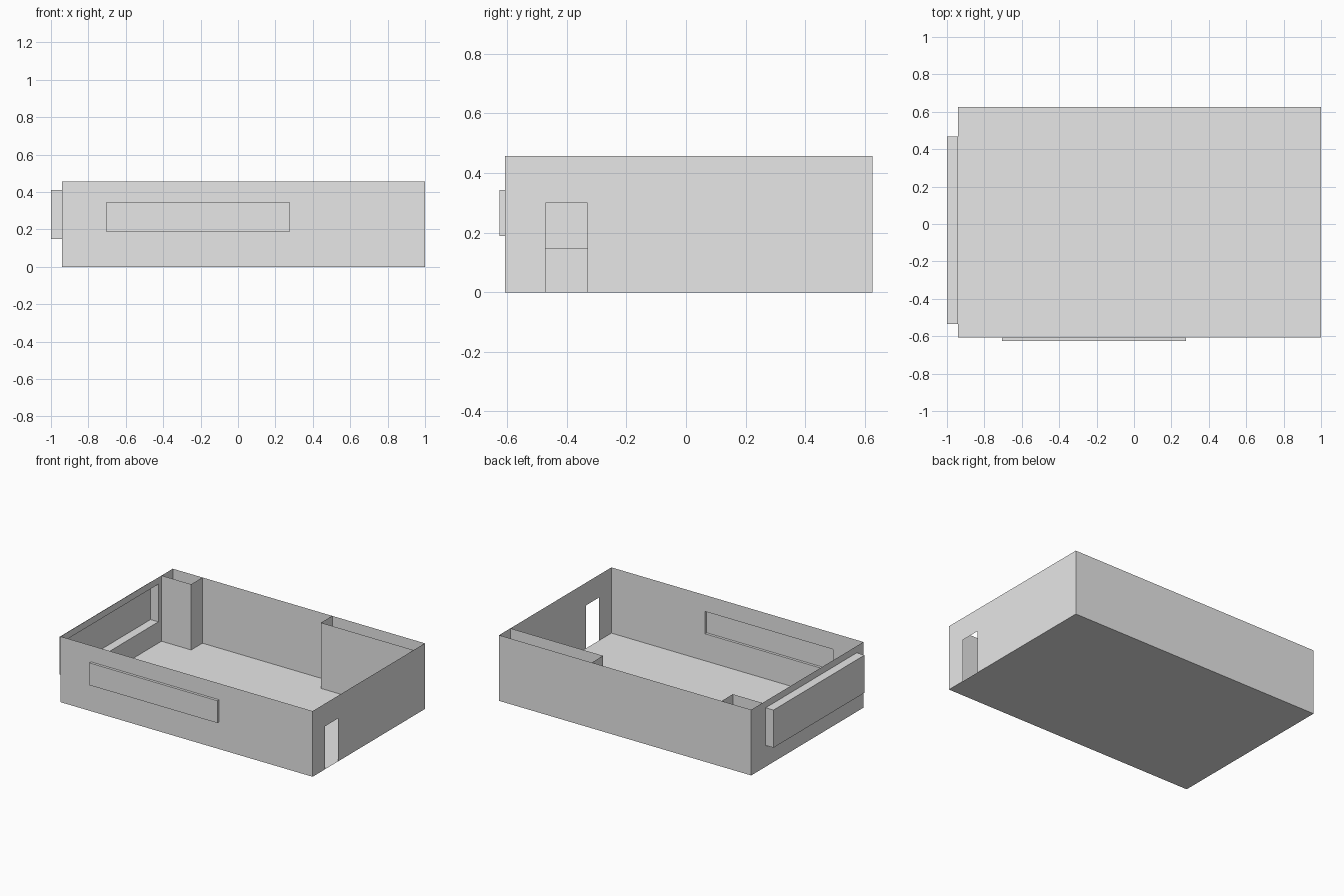
import bpy
import bmesh

cube = bpy.data.objects.get("Cube")
if cube:
    bpy.data.objects.remove(cube, do_unlink=True)

# Room extents
LEFT, RIGHT = -0.94, 1.0
FRONT, BACK = -0.608, 0.626
HEIGHT = 0.457

grey = bpy.data.materials.new("plain_grey")
grey.use_nodes = True
grey.diffuse_color = (0.8, 0.8, 0.8, 1)
grey.node_tree.nodes["Principled BSDF"].inputs["Base Color"].default_value = (0.8, 0.8, 0.8, 1)


def make_object(name, quads):
    """Join quads of corner points into one thin sheet object."""
    bm = bmesh.new()
    for quad in quads:
        bm.faces.new([bm.verts.new(p) for p in quad])
    bmesh.ops.remove_doubles(bm, verts=bm.verts, dist=1e-5)
    mesh = bpy.data.meshes.new(name)
    bm.to_mesh(mesh)
    bm.free()
    mesh.materials.append(grey)
    obj = bpy.data.objects.new(name, mesh)
    bpy.context.collection.objects.link(obj)
    return obj


def wall(name, place, u0, u1, hole=None, depth=0):
    """Wall sheet; place(u, z, d) maps along, up and outward to space.
    A hole with depth becomes a hollow box pushed out of the wall."""
    def ring(a, b, low, high, d=0):
        return [place(a, low, d), place(b, low, d), place(b, high, d), place(a, high, d)]

    if not hole:
        return make_object(name, [ring(u0, u1, 0, HEIGHT)])
    a, b, low, high = hole
    outer, inner = ring(u0, u1, 0, HEIGHT), ring(a, b, low, high)
    if low > 0:
        quads = [(outer[i], outer[(i + 1) % 4], inner[(i + 1) % 4], inner[i]) for i in range(4)]
    else:
        quads = [ring(u0, a, 0, HEIGHT), ring(a, b, high, HEIGHT), ring(b, u1, 0, HEIGHT)]
    if depth:
        pushed = ring(a, b, low, high, depth)
        quads.append(pushed)
        for i in range(4):
            j = (i + 1) % 4
            quads.append((inner[i], inner[j], pushed[j], pushed[i]))
    return make_object(name, quads)


def partition(name, path):
    """Full-height thin wall standing on a plan path."""
    make_object(name, [((*p, 0), (*q, 0), (*q, HEIGHT), (*p, HEIGHT))
                       for p, q in zip(path, path[1:])])


# Floor, facing up
make_object("floor", [((LEFT, FRONT, 0), (RIGHT, FRONT, 0), (RIGHT, BACK, 0), (LEFT, BACK, 0))])

# Outer walls: shallow window bay, doorway, plain back, deep window bay
wall("front_wall", lambda u, z, d: (u, FRONT - d, z), LEFT, RIGHT,
     (-0.706, 0.279, 0.188, 0.343), 0.018)
wall("right_end_wall", lambda u, z, d: (RIGHT + d, u, z), FRONT, BACK,
     (-0.471, -0.331, 0, 0.299))
wall("back_wall", lambda u, z, d: (-u, BACK + d, z), -RIGHT, -LEFT)
wall("bay_end_wall", lambda u, z, d: (LEFT - d, -u, z), -BACK, -FRONT,
     (-0.467, 0.534, 0.148, 0.41), 0.06)

# Open-topped closets in the back corners
CLOSET = 0.502
partition("corner_column", [(LEFT, CLOSET), (-0.712, CLOSET), (-0.712, BACK)])
partition("closet_partition", [(0.287, BACK), (0.287, CLOSET), (RIGHT, CLOSET)])
